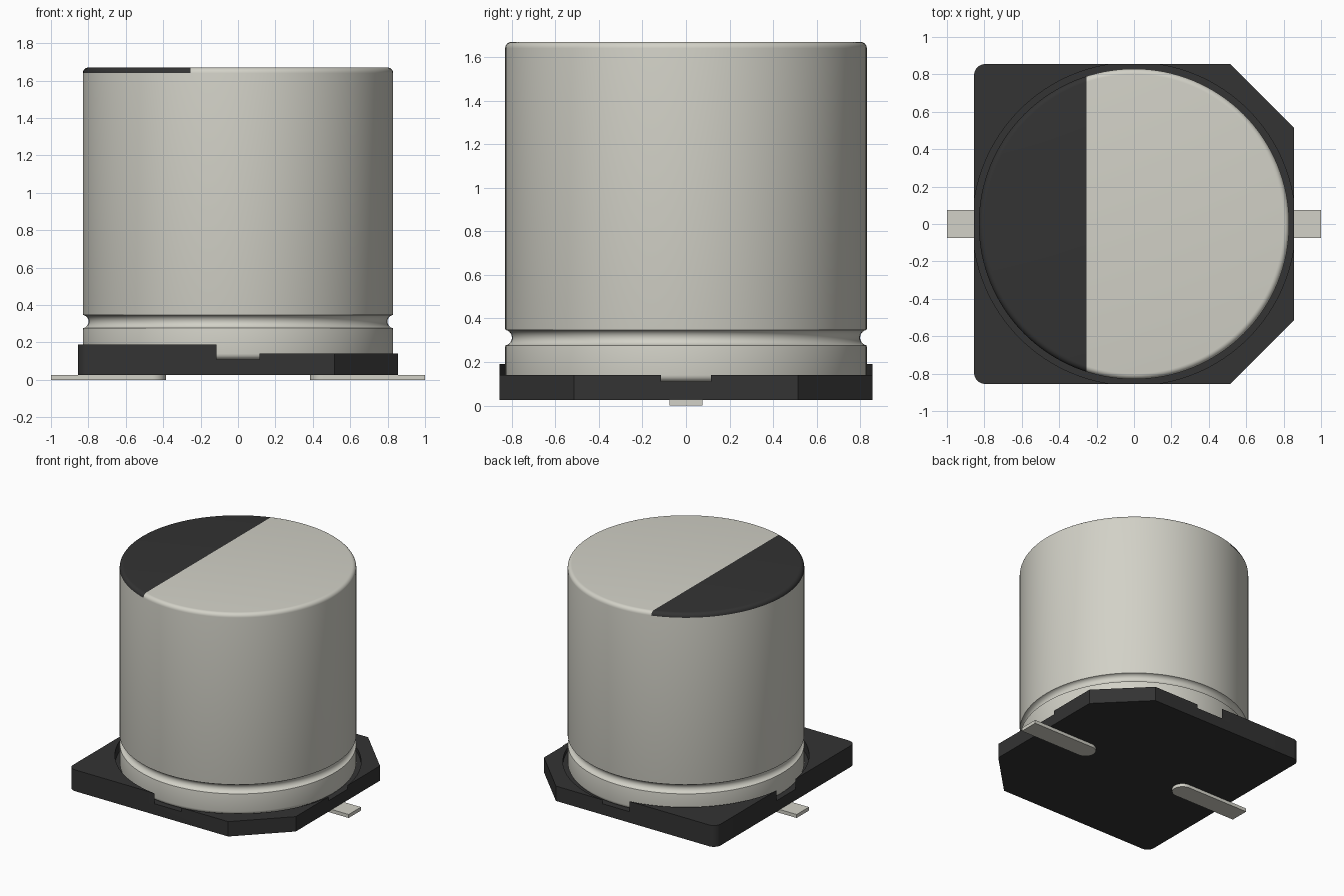
import bpy, bmesh, math

cube = bpy.data.objects.get("Cube")
if cube:
    bpy.data.objects.remove(cube, do_unlink=True)


def material(name, rgb):
    m = bpy.data.materials.new(name)
    m.use_nodes = True
    m.diffuse_color = (*rgb, 1)
    bsdf = next(n for n in m.node_tree.nodes if n.type == 'BSDF_PRINCIPLED')
    bsdf.inputs["Base Color"].default_value = (*rgb, 1)
    return m


ALUMINIUM = material("aluminium", (0.645, 0.638, 0.571))
BLACK = material("black plastic", (0.033, 0.033, 0.033))


def make_object(name, bm, *mats):
    bmesh.ops.recalc_face_normals(bm, faces=bm.faces)
    mesh = bpy.data.meshes.new(name)
    bm.to_mesh(mesh)
    bm.free()
    for m in mats:
        mesh.materials.append(m)
    ob = bpy.data.objects.new(name, mesh)
    bpy.context.collection.objects.link(ob)
    return ob


def smooth(ob, angle=30):
    bpy.ops.object.select_all(action='DESELECT')
    ob.select_set(True)
    bpy.context.view_layer.objects.active = ob
    bpy.ops.object.shade_smooth_by_angle(angle=math.radians(angle))


def arc(cx, cy, r, a0, a1, n):
    """Points on an arc, angles in degrees."""
    angles = [math.radians(a0 + (a1 - a0) * i / n) for i in range(n + 1)]
    return [(cx + r * math.cos(a), cy + r * math.sin(a)) for a in angles]


def prism(name, outline, z0, z1, mat):
    bm = bmesh.new()
    face = bm.faces.new([bm.verts.new((x, y, z0)) for x, y in outline])
    ext = bmesh.ops.extrude_face_region(bm, geom=[face])["geom"]
    top = [v for v in ext if isinstance(v, bmesh.types.BMVert)]
    bmesh.ops.translate(bm, verts=top, vec=(0, 0, z1 - z0))
    return make_object(name, bm, mat)


# Can: revolved profile with rounded rims and a crimped groove
R, BOTTOM, TOP, RIM, STRIPE_X = 0.83, 0.11, 1.67, 0.03, -0.255
SEGMENTS = 128
profile = arc(R - RIM, BOTTOM + RIM, RIM, -90, 0, 5)
profile += [(R, 0.27)] + arc(R + 0.005, 0.312, 0.036, 260, 100, 10) + [(R, 0.354)]
profile += arc(R - RIM, TOP - RIM, RIM, 0, 90, 6)

bm = bmesh.new()
rings = []
for r, z in profile:
    rings.append([bm.verts.new((r * math.cos(a), r * math.sin(a), z))
                  for a in (2 * math.pi * i / SEGMENTS for i in range(SEGMENTS))])
for low, high in zip(rings, rings[1:]):
    for i in range(SEGMENTS):
        j = (i + 1) % SEGMENTS
        bm.faces.new((low[i], low[j], high[j], high[i]))
bm.faces.new(rings[0])
bm.faces.new(rings[-1])

# Polarity stripe: cut the top and its rounded rim, then colour one side
cap = [f for f in bm.faces if f.calc_center_median().z > TOP - RIM]
edges = {e for f in cap for e in f.edges}
verts = {v for f in cap for v in f.verts}
bmesh.ops.bisect_plane(bm, geom=cap + list(edges) + list(verts), dist=1e-5,
                       plane_co=(STRIPE_X, 0, 0), plane_no=(1, 0, 0))
for f in bm.faces:
    c = f.calc_center_median()
    if c.z > TOP - RIM and c.x < STRIPE_X:
        f.material_index = 1
can = make_object("can", bm, ALUMINIUM, BLACK)
smooth(can)

# Base: square with two chamfered and two rounded corners
H, CH, CR = 0.855, 0.515, 0.06
outline = [(CH, -H), (H, -CH), (H, CH), (CH, H)]
outline += arc(-H + CR, H - CR, CR, 90, 180, 8)
outline += arc(-H + CR, -H + CR, CR, 180, 270, 8)
base = prism("base", outline, 0.025, 0.19, BLACK)

# Round seat for the can, and a lower wall on the chamfered half
seat = prism("seat_cutter", arc(0, 0, 0.863, 0, 360, SEGMENTS)[:-1], 0.11, 0.5, BLACK)
step = prism("step_cutter", [(0, -1), (1, -1), (1, 1), (0, 1)], 0.14, 0.4, BLACK)
for cutter in (seat, step):
    cutter.hide_render = True
    mod = base.modifiers.new("cut", 'BOOLEAN')
    mod.operation = 'DIFFERENCE'
    mod.solver = 'EXACT'
    mod.object = cutter
    bpy.ops.object.select_all(action='DESELECT')
    bpy.context.view_layer.objects.active = base
    base.select_set(True)
    bpy.ops.object.modifier_apply(modifier=mod.name)
    bpy.data.objects.remove(cutter, do_unlink=True)
smooth(base)

# Terminals: flat strips with a rounded inner end
W = 0.075
for side, sign in (("left", 1), ("right", -1)):
    strip = [(1.0, -W), (1.0, W)] + arc(0.385 + W, 0, W, 90, 270, 16)
    pin = prism(side + "_terminal", [(sign * x, y) for x, y in strip], 0, 0.027, ALUMINIUM)
    smooth(pin)
